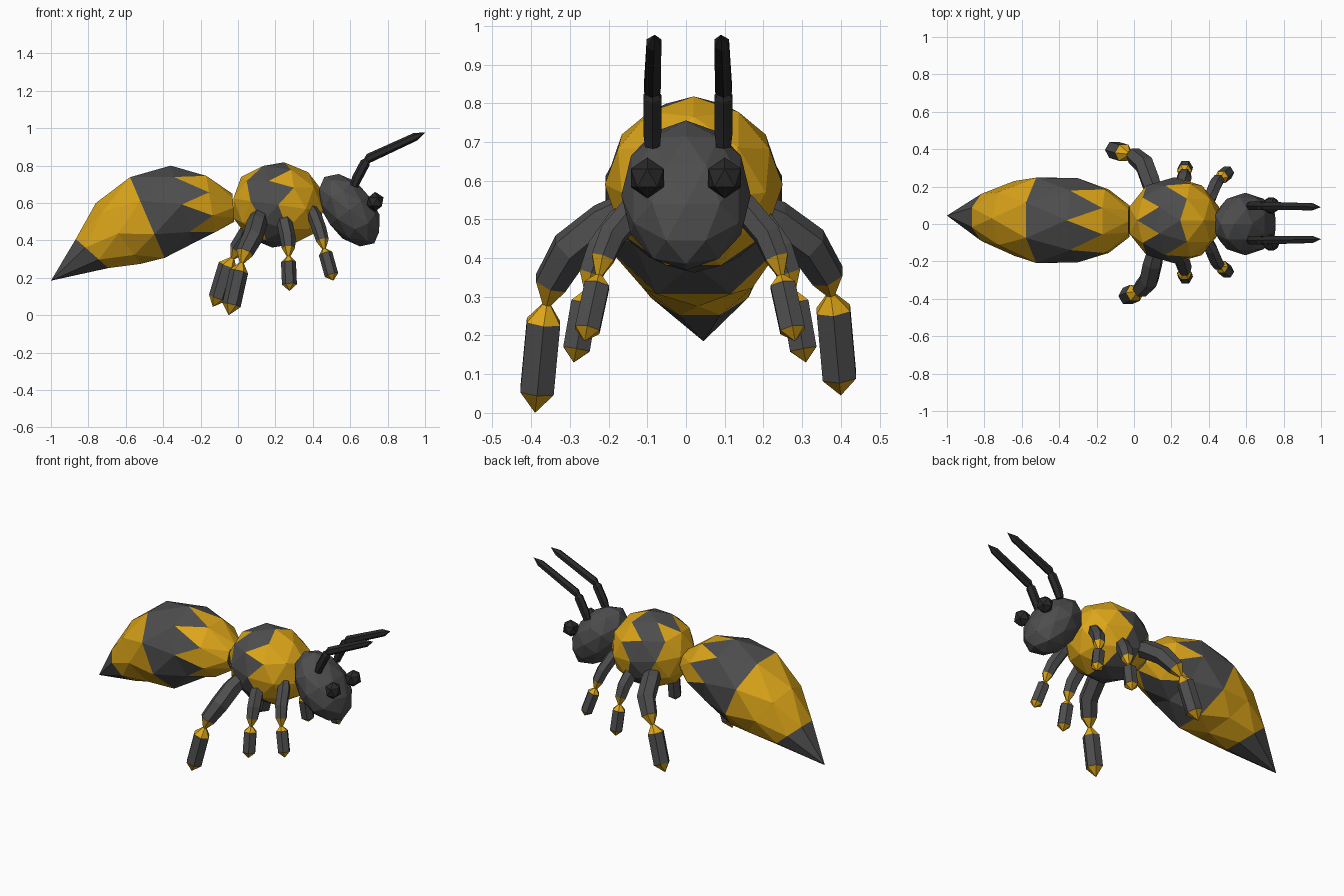
import bpy, bmesh, math
from mathutils import Vector, Matrix

if "Cube" in bpy.data.objects:
    bpy.data.objects.remove(bpy.data.objects["Cube"])


def colour(name, rgb):
    m = bpy.data.materials.new(name)
    m.diffuse_color = (*rgb, 1)
    m.use_nodes = True
    m.node_tree.nodes["Principled BSDF"].inputs["Base Color"].default_value = m.diffuse_color
    return m


GREY = colour("charcoal", (0.075, 0.075, 0.075))
GOLD = colour("gold", (0.72, 0.38, 0.01))
DARK = colour("near_black", (0.022, 0.022, 0.022))


def finish(name, bm, mats):
    bmesh.ops.remove_doubles(bm, verts=bm.verts[:], dist=0.0005)
    bmesh.ops.recalc_face_normals(bm, faces=bm.faces[:])
    me = bpy.data.meshes.new(name)
    bm.to_mesh(me)
    bm.free()
    for m in mats:
        me.materials.append(m)
    ob = bpy.data.objects.new(name, me)
    bpy.context.collection.objects.link(ob)
    return ob


def tube(name, path, radii, gold_bands, mats, n=6):
    """Faceted limb along a path; chosen bands take the second material."""
    bm = bmesh.new()
    pts = [Vector(p) for p in path]
    rings = []
    for i, (p, r) in enumerate(zip(pts, radii)):
        d = (pts[min(i + 1, len(pts) - 1)] - pts[max(i - 1, 0)]).normalized()
        u = Vector((0, 1, 0)).cross(d).normalized()
        v = d.cross(u)
        rings.append([bm.verts.new(p + r * (math.cos(a) * u + math.sin(a) * v))
                      for a in (2 * math.pi * k / n for k in range(n))])
    for i in range(len(rings) - 1):
        a, b = rings[i], rings[i + 1]
        for j in range(n):
            k = (j + 1) % n
            f = bm.faces.new((a[j], a[k], b[k], b[j]))
            f.material_index = int(i in gold_bands)
    bm.faces.new(rings[0])
    return finish(name, bm, mats)


def blob(name, subdiv, matrix, mats, gold=lambda c: False):
    """Icosphere moved by a matrix; faces coloured by their centre."""
    bm = bmesh.new()
    bmesh.ops.create_icosphere(bm, subdivisions=subdiv, radius=1, matrix=matrix)
    for f in bm.faces:
        f.material_index = int(gold(f.calc_center_median()))
    return finish(name, bm, mats)


def place(loc, size, tilt=0):
    return (Matrix.Translation(loc) @ Matrix.Rotation(tilt, 4, 'Y')
            @ Matrix.Diagonal((*size, 1)))


# Abdomen: tilted rings (top x,z, bottom x,z, half width, centre y), staggered
sections = [(-1, .185, -1, .185, 0, .045),
            (-.87, .41, -.69, .25, .13, .035),
            (-.76, .60, -.52, .275, .20, .03),
            (-.58, .745, -.39, .30, .235, .02),
            (-.36, .80, -.24, .385, .225, .02),
            (-.17, .75, -.12, .44, .175, .015),
            (-.03, .65, -.02, .50, .085, .015)]
N = 8
bm = bmesh.new()
rings = []
for i, (xt, zt, xb, zb, w, cy) in enumerate(sections):
    c = Vector(((xt + xb) / 2, cy, (zt + zb) / 2))
    h = Vector(((xt - xb) / 2, 0, (zt - zb) / 2))
    s = 1.05 if i % 2 else 1
    rings.append([bm.verts.new(c + s * (math.cos(a) * h + math.sin(a) * Vector((0, w, 0))))
                  for a in (2 * math.pi * (k + .5 * (i % 2)) / N for k in range(N))])
for i in range(len(rings) - 1):
    a, b = rings[i], rings[i + 1]
    for j in range(N):
        k = (j + 1) % N
        if i % 2 == 0:
            tris = ((a[j], a[k], b[j]), (a[k], b[k], b[j]))
        else:
            tris = ((a[j], a[k], b[k]), (a[j], b[k], b[j]))
        for t, verts in enumerate(tris):
            f = bm.faces.new(verts)
            low = f.calc_center_median().z < .47
            black = i in (0, 3) or (i == 4 and t == 0) or (i >= 4 and low)
            f.material_index = int(not black)
bm.faces.new(rings[-1])
finish("abdomen", bm, (GREY, GOLD))

# Thorax with a dark middle stripe
blob("thorax", 2, place((.215, .02, .59), (.255, .23, .23), math.radians(8)), (GREY, GOLD),
     lambda c: not .09 < c.x + .1 * (c.z - .59) < .26)

# Head and eyes
blob("head", 2, place((.595, 0, .562), (.135, .167, .222), math.radians(-37)), (GREY,))
for side, tag in ((-1, "right"), (1, "left")):
    blob(tag + "_eye", 1, place((.733, side * .1, .607), (.05, .05, .053)), (DARK,))

    # Antenna: short stalk, then a long pointed feeler
    y = .005 + side * .092
    tube(tag + "_antenna_stalk",
         [(.62, y, .69), (.635, y, .73), (.68, y, .815), (.695, y * .98, .835)],
         [.022, .027, .027, .012], (), (DARK,))
    tube(tag + "_antenna_feeler",
         [(.675, y, .815), (.70, y, .84), (.95, y * .95, .955), (1, y * .93, .977)],
         [.012, .025, .022, 0], (), (DARK,))

# Legs: thigh, gold knee with pinch, shin, gold pointed foot (y is outward)
legs = {
    "rear": ([(.12, .12, .54), (.10, .21, .49), (.08, .30, .42), (.035, .35, .335),
              (.02, .36, .28), (.005, .368, .235), (-.035, .385, .055), (-.05, .39, .0)],
             [.045, .055, .055, .047, .012, .05, .05, 0]),
    "middle": ([(.24, .11, .54), (.25, .17, .49), (.265, .22, .42), (.27, .245, .36),
                (.27, .255, .315), (.27, .262, .285), (.275, .283, .165), (.275, .29, .13)],
               [.035, .042, .042, .036, .010, .04, .04, 0]),
    "front": ([(.39, .09, .57), (.41, .13, .53), (.435, .19, .46), (.452, .215, .40),
               (.46, .225, .355), (.468, .23, .33), (.50, .255, .215), (.51, .262, .185)],
              [.03, .038, .038, .034, .010, .037, .037, 0]),
}
for name, (path, radii) in legs.items():
    for side, tag in ((-1, "right"), (1, "left")):
        pts = []
        for i, (x, y, z) in enumerate(path):
            t = i / (len(path) - 1)
            if side > 0:
                y += .02
                if name == "rear":
                    x, z = x - .085 * t, z + .045 * t
                    y -= .01 * t
            pts.append((x, side * y, z))
        tube(f"{tag}_{name}_leg", pts, radii, (3, 4, 6), (GREY, GOLD))
